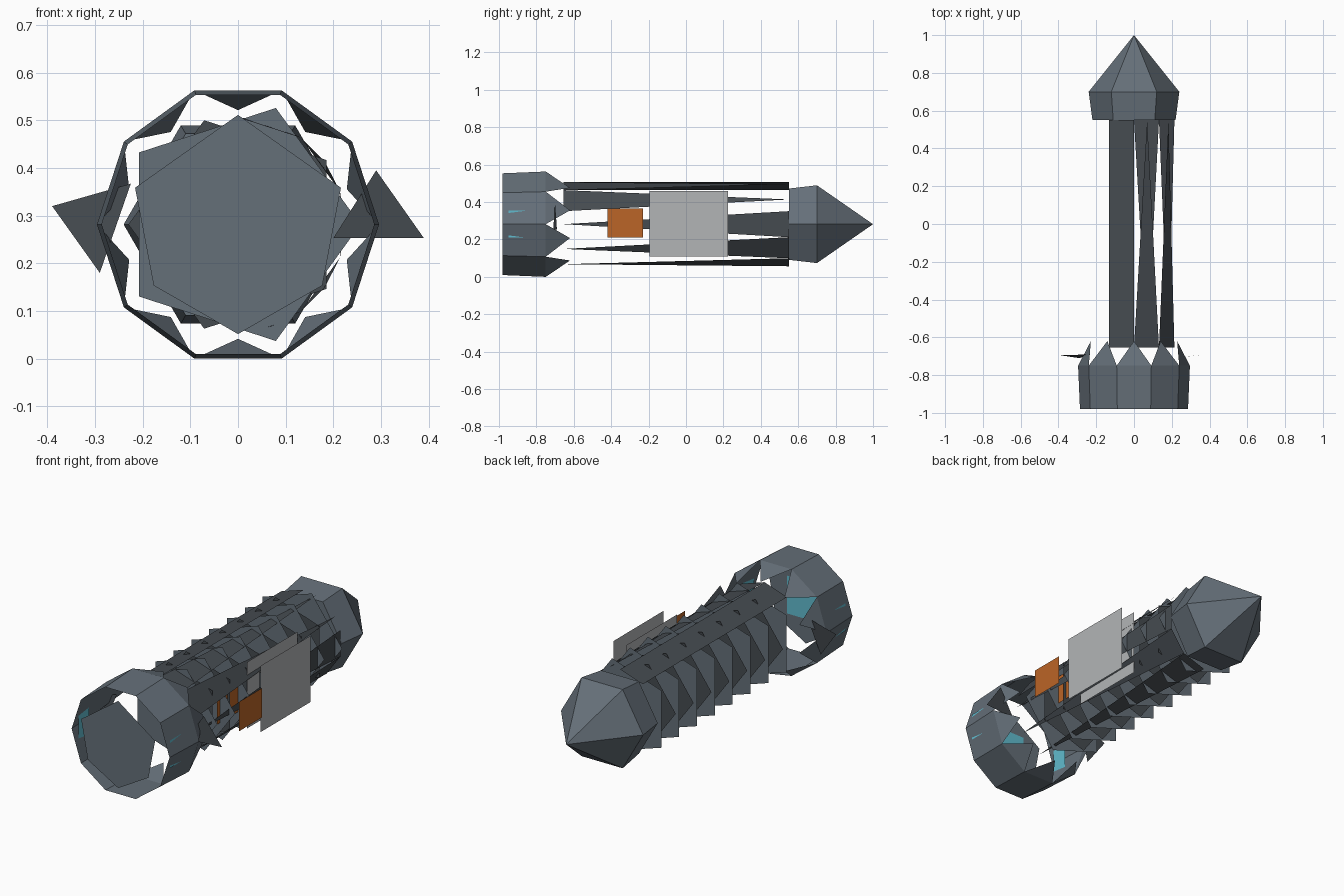
import bpy
from math import sin, cos, radians

if "Cube" in bpy.data.objects:
    bpy.data.objects.remove(bpy.data.objects["Cube"])

CZ = 0.2815  # height of the long axis


def material(name, rgb):
    m = bpy.data.materials.new(name)
    m.diffuse_color = (*rgb, 1)
    m.use_nodes = True
    m.node_tree.nodes["Principled BSDF"].inputs["Base Color"].default_value = m.diffuse_color
    return m


SLATE = material("slate", (0.13, 0.16, 0.19))
DARK = material("dark_slate", (0.06, 0.07, 0.08))
PALE = material("pale_grey", (0.45, 0.46, 0.47))
ORANGE = material("orange", (0.5, 0.13, 0.02))
CYAN = material("cyan", (0.12, 0.5, 0.62))


def build(name, verts, faces, mat):
    me = bpy.data.meshes.new(name)
    me.from_pydata(verts, [], faces)
    me.materials.append(mat)
    ob = bpy.data.objects.new(name, me)
    bpy.context.collection.objects.link(ob)
    return ob


def pt(r, deg, y):
    return (r * cos(radians(deg)), y, CZ + r * sin(radians(deg)))


def ring(r, n, y, start=0):
    return [pt(r, start + 360 * i / n, y) for i in range(n)]


def disc(name, r, n, y, start, mat):
    return build(name, ring(r, n, y, start), [list(range(n))], mat)


def side_panel(name, x, y0, y1, z0, z1, mat):
    return build(name, [(x, y0, z0), (x, y1, z0), (x, y1, z1), (x, y0, z1)],
                 [(0, 1, 2, 3)], mat)


# Six-sided pointed nose with a closed back
nose = ring(0.22, 6, 0.55) + ring(0.24, 6, 0.70) + [(0, 1.0, CZ)]
faces = [tuple(range(6))]
for i in range(6):
    j = (i + 1) % 6
    faces += [(j, i, 6 + i, 6 + j), (6 + j, 6 + i, 12)]
build("nose_cone", nose, faces, SLATE)

# Open ten-sided collar with inward-leaning teeth
collar = ring(0.286, 10, -0.98) + ring(0.296, 10, -0.75) + ring(0.24, 10, -0.62, 18)
faces = []
for i in range(10):
    j = (i + 1) % 10
    faces += [(j, i, 10 + i, 10 + j), (10 + j, 10 + i, 20 + i)]
build("toothed_collar", collar, faces, SLATE)

# Front plate with cyan screen
outline = [(0, 0.23), (-0.216, 0.077), (-0.177, -0.128),
           (0, -0.23), (0.177, -0.128), (0.216, 0.077)]
build("front_plate", [(x, -1.0, CZ + z) for x, z in outline],
      [tuple(reversed(range(6)))], SLATE)
build("front_screen", [(x, -0.998, CZ + z) for x, z in
                       [(-0.11, -0.1), (0.11, -0.1), (0.11, 0.1), (-0.11, 0.1)]],
      [(0, 1, 2, 3)], CYAN)

# Hull strips: one full strip, the rest tapering to either end
BACK, FRONT, R = -0.655, 0.55, 0.225
build("top_strip", [pt(R, 90, BACK), pt(R, 90, FRONT), pt(R, 126, FRONT), pt(R, 126, BACK)],
      [(0, 1, 2, 3)], DARK)
for a in (36, 72):
    build(f"upper_strip_{a}", [pt(R, a - 18, BACK), pt(R, a, FRONT), pt(R, a + 18, BACK)],
          [(0, 1, 2)], DARK)
for a in (0, 36, 72):
    build(f"lower_strip_{a}", [pt(R, -a - 18, FRONT), pt(R, -a + 18, FRONT), pt(R, -a, BACK)],
          [(0, 1, 2)], DARK)

# Five-sided bulkheads, large and small in pairs
for k in range(8):
    y = -0.54 + 0.149 * k
    disc(f"large_bulkhead_{k}", 0.257, 5, y, 0, SLATE)
    if k < 7:
        disc(f"small_bulkhead_{k}", 0.23, 5, y + 0.06, 36, DARK)

# Side panels in pairs
for i, x in enumerate((0.19, 0.267)):
    side_panel(f"pale_side_panel_{i}", x, -0.195, 0.225, 0.11, 0.46, PALE)
for i, x in enumerate((0.17, 0.30)):
    side_panel(f"orange_side_panel_{i}", x, -0.42, -0.23, 0.21, 0.365, ORANGE)
for i, x in enumerate((-0.268, 0.268)):
    side_panel(f"cyan_window_{i}", x, -0.95, -0.86, 0.21, 0.355, CYAN)

# Triangular fins beside the collar
build("left_fin", [(-0.39, -0.695, 0.32), (-0.29, -0.71, 0.18), (-0.225, -0.69, 0.367)],
      [(0, 1, 2)], DARK)
build("right_fin", [(0.29, -0.70, 0.395), (0.20, -0.71, 0.253), (0.39, -0.69, 0.253)],
      [(0, 1, 2)], DARK)
